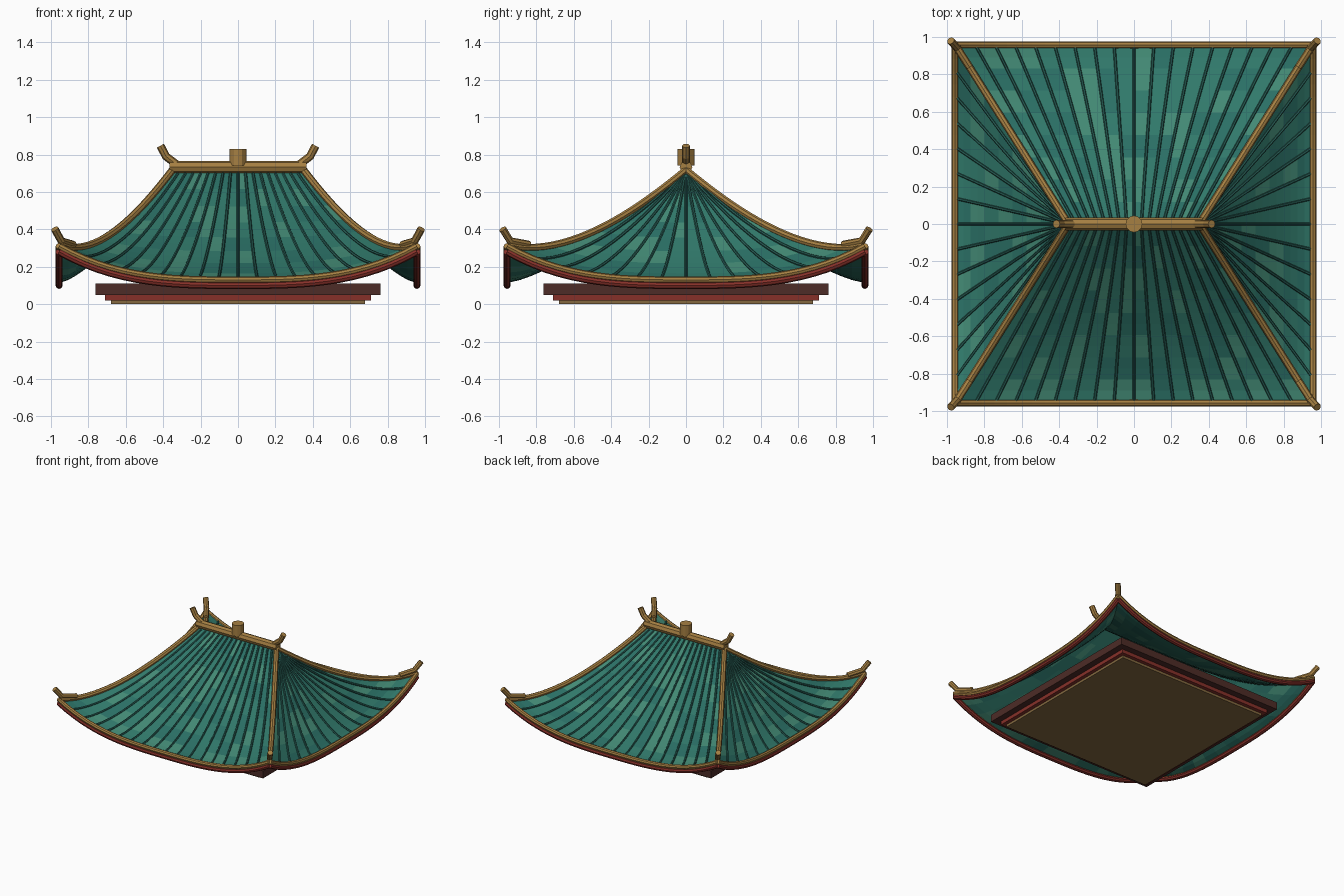
import bpy, bmesh, random
from mathutils import Vector

if "Cube" in bpy.data.objects:
    bpy.data.objects.remove(bpy.data.objects["Cube"])

random.seed(4)
E, R = 0.95, 0.35          # eave half-width, ridge half-length
ROWS = 8


def mat(name, col):
    m = bpy.data.materials.new(name)
    m.diffuse_color = (*col, 1)
    m.use_nodes = True
    m.node_tree.nodes["Principled BSDF"].inputs["Base Color"].default_value = m.diffuse_color
    return m


GOLD = mat("gold", (0.38, 0.215, 0.055))
DGOLD = mat("dark_gold", (0.23, 0.14, 0.05))
RED = mat("red", (0.24, 0.03, 0.022))
BROWN = mat("brown", (0.075, 0.025, 0.02))
RIB = mat("rib_green", (0.02, 0.11, 0.09))
TILES = [mat("tile_a", (0.023, 0.16, 0.13)),
         mat("tile_b", (0.03, 0.19, 0.145)),
         mat("tile_c", (0.055, 0.25, 0.175))]


def surf(face, t, s):
    """Point on a roof slope: t across (-1..1), s from ridge (0) to eave (1)."""
    z = 0.13 + 0.58 * (1 - s) ** 1.35 + 0.18 * abs(t) ** 3 * s ** 2.5
    if face in ("front", "back"):
        sg = -1 if face == "front" else 1
        return Vector((t * (R + (E - R) * s), sg * E * s, z))
    sg = -1 if face == "left" else 1
    return Vector((sg * (R + (E - R) * s), t * E * s, z))


def tubes(name, paths, r, m, res=2):
    """Round tubes along paths, as one mesh object."""
    cu = bpy.data.curves.new(name, "CURVE")
    cu.dimensions = "3D"
    cu.bevel_depth = r
    cu.bevel_resolution = res
    cu.use_fill_caps = True
    for p in paths:
        sp = cu.splines.new("POLY")
        sp.points.add(len(p) - 1)
        for q, v in zip(sp.points, p):
            q.co = (*v, 1)
    tmp = bpy.data.objects.new(name + "_path", cu)
    bpy.context.collection.objects.link(tmp)
    dg = bpy.context.evaluated_depsgraph_get()
    me = bpy.data.meshes.new_from_object(tmp.evaluated_get(dg))
    bpy.data.objects.remove(tmp)
    me.materials.clear()
    me.materials.append(m)
    for f in me.polygons:
        f.use_smooth = False
        f.material_index = 0
    o = bpy.data.objects.new(name, me)
    bpy.context.collection.objects.link(o)
    return o


def box(name, half, z0, z1, m):
    bpy.ops.mesh.primitive_cube_add(size=1, location=(0, 0, (z0 + z1) / 2))
    o = bpy.context.object
    o.name = name
    o.scale = (2 * half, 2 * half, z1 - z0)
    o.data.materials.append(m)


# Stepped base
box("base_plate", 0.68, 0.0, 0.02, DGOLD)
box("base_moulding", 0.71, 0.02, 0.05, RED)
box("base_beam", 0.763, 0.05, 0.11, BROWN)

# Four curved tiled slopes with raised ribs and eave trims
for face, cols in (("front", 18), ("back", 18), ("left", 14), ("right", 14)):
    bm = bmesh.new()
    n = ROWS * 2
    grid = [[bm.verts.new(surf(face, -1 + 2 * i / cols, j / n)) for i in range(cols + 1)]
            for j in range(n + 1)]
    pick = [[random.choice((0, 1, 1, 2)) for i in range(cols)] for j in range(ROWS)]
    for j in range(n):
        for i in range(cols):
            q = [grid[j][i], grid[j + 1][i], grid[j + 1][i + 1], grid[j][i + 1]]
            if face in ("back", "right"):
                q.reverse()
            if face in ("left", "right"):
                q.reverse()
                if face == "right":
                    q.reverse()
                    q.reverse()
            bm.faces.new(q).material_index = pick[j // 2][i]
    bmesh.ops.remove_doubles(bm, verts=bm.verts, dist=1e-5)
    # all slopes face upwards
    bm.normal_update()
    bmesh.ops.reverse_faces(bm, faces=[f for f in bm.faces if f.normal.z < 0])
    me = bpy.data.meshes.new(face + "_tiles")
    bm.to_mesh(me)
    bm.free()
    for m in TILES:
        me.materials.append(m)
    o = bpy.data.objects.new(face + "_tiles", me)
    bpy.context.collection.objects.link(o)
    sol = o.modifiers.new("thickness", "SOLIDIFY")
    sol.thickness = 0.015
    sol.offset = -1

    ribs = []
    for i in range(1, cols):
        t = -1 + 2 * i / cols
        ribs.append([surf(face, t, 0.02 + 0.98 * j / n) + Vector((0, 0, 0.004))
                     for j in range(n + 1)])
    tubes(face + "_ribs", ribs, 0.008, RIB, 1)

    eave = [surf(face, -1 + k / 14, 1) * 1 for k in range(29)]
    out = 1.007
    gold = [Vector((p.x * out, p.y * out, p.z)) for p in eave]
    tubes(face + "_eave_trim", [gold], 0.018, GOLD)
    tubes(face + "_eave_board", [[p - Vector((0, 0, 0.03)) for p in gold]], 0.019, RED)

# Hip ridges and upturned corner horns
hips, horns = [], []
for sx in (-1, 1):
    for sy in (-1, 1):
        face = "right" if sx > 0 else "left"
        hips.append([surf(face, sy, k / 20) + Vector((0, 0, 0.008)) for k in range(21)])
        horns.append([Vector((sx * x, sy * y, z)) for x, y, z in
                      ((0.88, 0.84, 0.318), (0.945, 0.94, 0.338), (0.98, 0.98, 0.402))])
tubes("hip_ridges", hips, 0.02, GOLD)
tubes("corner_horns", horns, 0.021, GOLD)

# Main ridge, its end horns and the centre finial
tubes("main_ridge", [[(-0.365, 0, 0.732), (0.365, 0, 0.732)]], 0.034, GOLD)
tubes("ridge_horns", [[(s * 0.33, 0, 0.748), (s * 0.385, 0, 0.79), (s * 0.415, 0, 0.847)]
                      for s in (-1, 1)], 0.022, GOLD)
bpy.ops.mesh.primitive_cylinder_add(vertices=12, radius=0.045, depth=0.09,
                                    location=(0, 0, 0.785))
fin = bpy.context.object
fin.name = "centre_finial"
fin.data.materials.append(GOLD)
